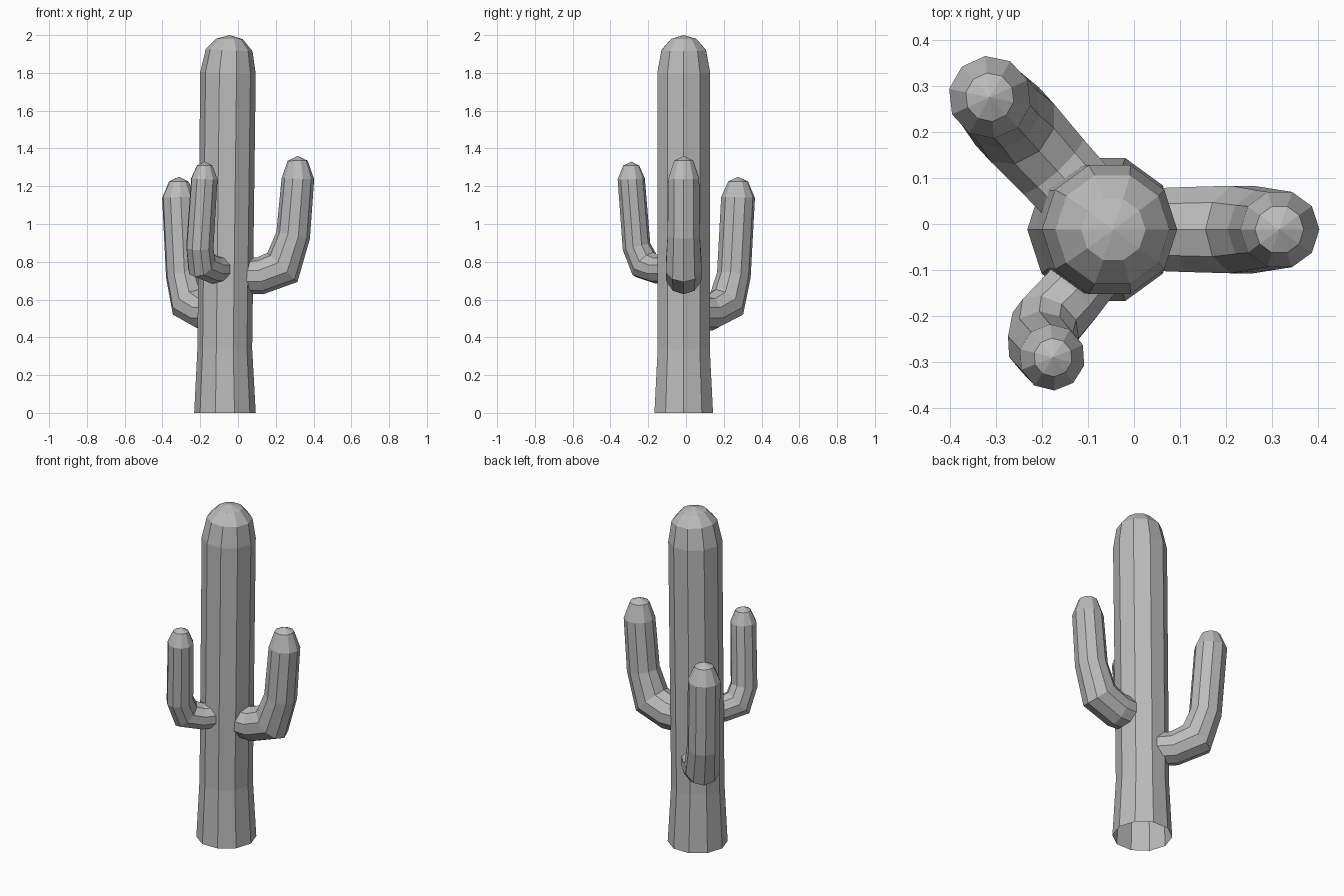
import bpy
import bmesh
import math
from mathutils import Vector

SIDES = 10

default_cube = bpy.data.objects.get("Cube")
if default_cube:
    bpy.data.objects.remove(default_cube, do_unlink=True)

# One plain grey for the whole plant
grey = bpy.data.materials.new("plain grey")
grey.use_nodes = True
grey.diffuse_color = (0.5, 0.5, 0.5, 1)
grey.node_tree.nodes["Principled BSDF"].inputs["Base Color"].default_value = (0.5, 0.5, 0.5, 1)


def faceted_tube(name, path, bend_direction):
    """Sweep a ring along (x, y, z, radius) rows; the last row is the closing tip."""
    centres = [Vector(row[:3]) for row in path]
    radii = [row[3] for row in path]
    steps = [(b - a).normalized() for a, b in zip(centres, centres[1:])]

    bm = bmesh.new()
    rings = []
    outward = Vector(bend_direction).normalized()
    previous = None
    for i, step in enumerate(steps):
        before = steps[i - 1] if i else step
        tangent = (before + step).normalized()
        # Carry the ring frame along the path without twisting it
        if previous is not None:
            outward = previous.rotation_difference(tangent) @ outward
        outward = (outward - tangent * outward.dot(tangent)).normalized()
        sideways = tangent.cross(outward)
        mitre = 1 / tangent.dot(step)
        ring = []
        for k in range(SIDES):
            angle = math.tau * k / SIDES
            offset = outward * (math.cos(angle) * mitre) + sideways * math.sin(angle)
            ring.append(bm.verts.new(centres[i] + offset * radii[i]))
        rings.append(ring)
        previous = tangent

    # Walls between neighbouring rings, then a fan to the tip
    for lower, upper in zip(rings, rings[1:]):
        for k in range(SIDES):
            n = (k + 1) % SIDES
            bm.faces.new((lower[k], lower[n], upper[n], upper[k]))
    tip = bm.verts.new(centres[-1])
    for k in range(SIDES):
        bm.faces.new((rings[-1][k], rings[-1][(k + 1) % SIDES], tip))

    mesh = bpy.data.meshes.new(name)
    bm.to_mesh(mesh)
    bm.free()
    mesh.materials.append(grey)
    obj = bpy.data.objects.new(name, mesh)
    bpy.context.collection.objects.link(obj)
    return obj


def radial_arm(name, angle, profile):
    """Arm in a vertical plane through the trunk; rows are (distance, z, radius)."""
    c, s = math.cos(angle), math.sin(angle)
    path = [(-0.05 + d * c, -0.012 + d * s, z, r) for d, z, r in profile]
    return faceted_tube(name, path, (0, 0, -1))


# Trunk: flared open foot, slight lean, rounded top
faceted_tube("trunk", [
    (-0.069, -0.012, 0, 0.163),
    (-0.07, -0.012, 0.34, 0.145),
    (-0.053, -0.012, 1.8, 0.147),
    (-0.047, -0.012, 1.92, 0.124),
    (-0.045, -0.012, 1.98, 0.07),
    (-0.045, -0.012, 2, 0),
], (1, 0, 0))

# Left arm
radial_arm("left_arm", 0, [
    (0.06, 0.725, 0.093),
    (0.165, 0.725, 0.097),
    (0.285, 0.77, 0.1),
    (0.342, 0.94, 0.09),
    (0.367, 1.24, 0.086),
    (0.366, 1.335, 0.053),
    (0.366, 1.36, 0),
])

# Back right arm, the lowest one
radial_arm("back_right_arm", math.radians(132.5), [
    (0.06, 0.53, 0.09),
    (0.19, 0.53, 0.093),
    (0.31, 0.58, 0.098),
    (0.36, 0.73, 0.09),
    (0.39, 1.14, 0.09),
    (0.39, 1.225, 0.053),
    (0.39, 1.25, 0),
])

# Front right arm, thinner and curling as it rises
faceted_tube("front_right_arm", [
    (-0.07, -0.07, 0.76, 0.075),
    (-0.135, -0.155, 0.76, 0.075),
    (-0.192, -0.22, 0.785, 0.078),
    (-0.202, -0.262, 0.88, 0.074),
    (-0.178, -0.29, 1.24, 0.072),
    (-0.176, -0.29, 1.31, 0.042),
    (-0.176, -0.29, 1.33, 0),
], (0, 0, -1))
